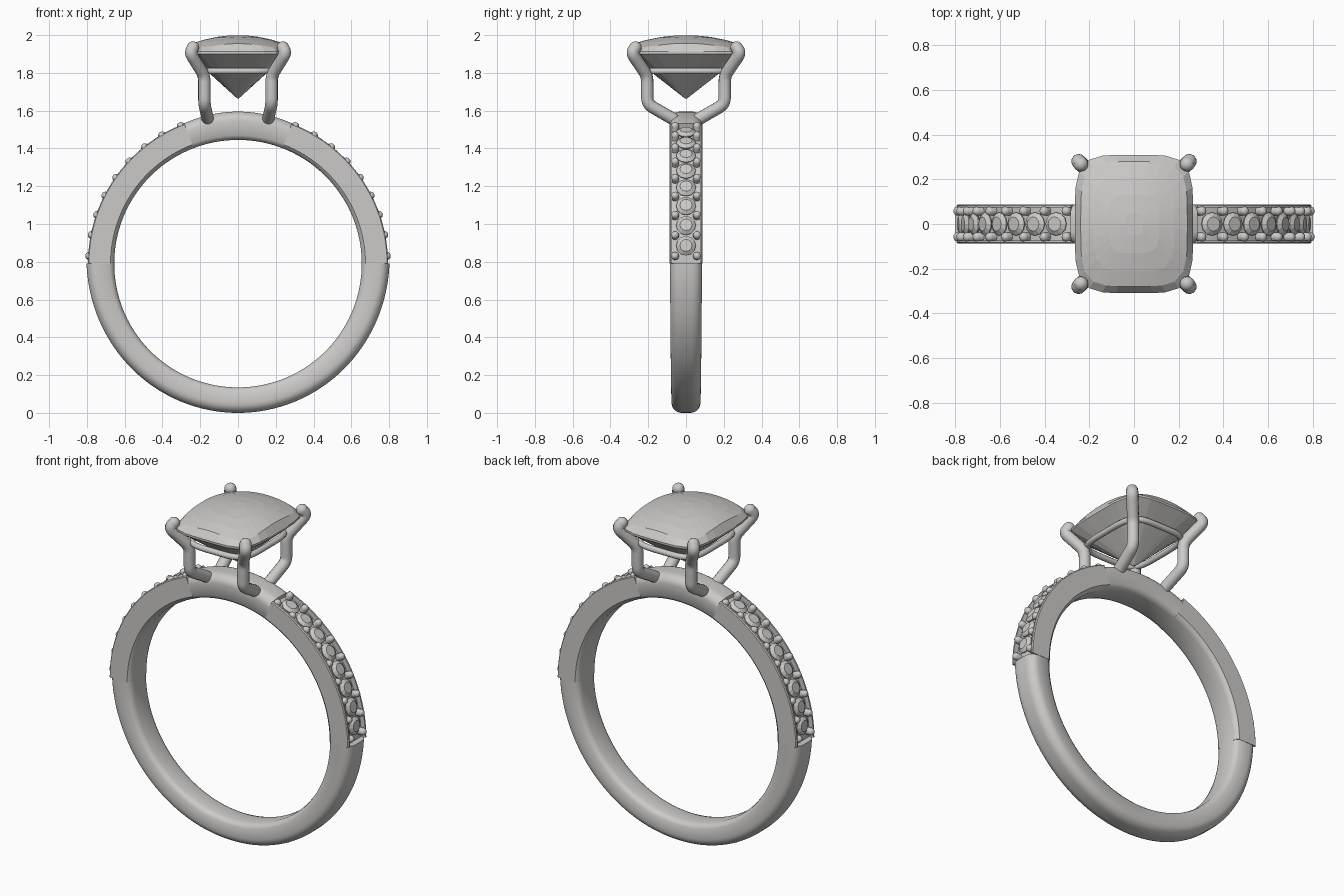
import bpy, bmesh
from math import sin, cos, pi, radians
from mathutils import Vector, Matrix

if "Cube" in bpy.data.objects:
    bpy.data.objects.remove(bpy.data.objects["Cube"])

CENTRE = Vector((0, 0, 0.79))
INNER = 0.655


def material(name, rgb):
    m = bpy.data.materials.new(name)
    m.use_nodes = True
    m.diffuse_color = (*rgb, 1)
    m.node_tree.nodes["Principled BSDF"].inputs["Base Color"].default_value = (*rgb, 1)
    return m


METAL = material("pale grey metal", (0.6, 0.59, 0.58))


def finish(name, bm, smooth=True):
    bmesh.ops.recalc_face_normals(bm, faces=bm.faces)
    mesh = bpy.data.meshes.new(name)
    bm.to_mesh(mesh)
    bm.free()
    mesh.materials.append(METAL)
    ob = bpy.data.objects.new(name, mesh)
    bpy.context.collection.objects.link(ob)
    if smooth:
        bpy.ops.object.select_all(action='DESELECT')
        bpy.context.view_layer.objects.active = ob
        ob.select_set(True)
        bpy.ops.object.shade_smooth_by_angle(angle=radians(40))
    return ob


def loft(bm, rings, matrix=Matrix()):
    """Skin a run of equal rings and cap both ends."""
    rows = [[bm.verts.new(matrix @ Vector(p)) for p in ring] for ring in rings]
    for a, b in zip(rows, rows[1:]):
        for i in range(len(a)):
            j = (i + 1) % len(a)
            bm.faces.new((a[i], a[j], b[j], b[i]))
    bm.faces.new(rows[0])
    bm.faces.new(rows[-1])


def circle(r, z, n):
    return [(r * cos(2 * pi * i / n), r * sin(2 * pi * i / n), z) for i in range(n)]


def mirrored(half):
    """Close a band section given as (radius, y) for y > 0."""
    return half + [(r, -y) for r, y in reversed(half)]


def domed_section(outer, w):
    half = [(INNER, w - 0.035), (INNER + 0.006, w - 0.014), (INNER + 0.024, w)]
    for i in range(8):
        t = i / 7 * pi / 2
        half.append((outer - 0.05 + 0.05 * sin(t), w - 0.055 * (1 - cos(t))))
    return mirrored(half)


def channel_section(outer, w):
    floor, wall = outer - 0.028, w - 0.014
    return mirrored([(INNER, w - 0.03), (INNER + 0.006, w - 0.012), (INNER + 0.02, w),
                     (outer - 0.005, w), (outer, w - 0.005),
                     (outer, wall), (floor, wall)])


def band(name, start, end, steps, section):
    bm = bmesh.new()
    rings = []
    for k in range(steps + 1):
        t = k / steps
        a = radians(start + (end - start) * t)
        rings.append([CENTRE + Vector((r * cos(a), y, r * sin(a))) for r, y in section(t)])
    loft(bm, rings)
    return finish(name, bm)


# Band: plain lower shank, two set shoulders, solid bridge
band("lower_shank", 180, 360, 80,
     lambda t: domed_section(0.79 + 0.012 * abs(2 * t - 1) ** 4, 0.076 + 0.009 * abs(2 * t - 1)))
band("left_shoulder", 0, 69, 40, lambda t: channel_section(0.794, 0.087))
band("right_shoulder", 180, 111, 40, lambda t: channel_section(0.794, 0.087))
band("bridge", 69, 111, 30, lambda t: domed_section(0.796 + 0.009 * sin(pi * t), 0.087))


def radial(angle, y, r):
    """Frame on the band whose z axis points outward."""
    a = radians(angle)
    return (Matrix.Translation(CENTRE + Vector((r * cos(a), y, r * sin(a))))
            @ Matrix.Rotation(pi / 2 - a, 4, 'Y'))


# Small stones and their holding beads on each shoulder
stones, beads = bmesh.new(), bmesh.new()
for side in (False, True):
    for k in range(9):
        a = 3 + 8.05 * k
        for y in (-0.058, 0.058):
            m = radial(180 - a if side else a, y, 0.75)
            dome = [circle(0.021 * cos(t * pi / 12), 0.039 + 0.021 * sin(t * pi / 12), 12)
                    for t in range(6)]
            loft(beads, [circle(0.021, 0, 12)] + dome, m)
        if k < 8:
            s = a + 4
            m = radial(180 - s if side else s, 0, 0.75)
            loft(stones, [circle(0.02, 0, 12), circle(0.052, 0.026, 12),
                          circle(0.052, 0.03, 12), circle(0.032, 0.044, 12)], m)
finish("shoulder_stones", stones, smooth=False)
finish("shoulder_beads", beads)


# Centre stone: cushion outline with a domed crown and pointed pavilion
def cushion(scale, n=32):
    pts = []
    for i in range(n):
        c, s = cos(2 * pi * (i + 0.5) / n), sin(2 * pi * (i + 0.5) / n)
        k = scale / (abs(c) ** 4.5 + abs(s) ** 4.5) ** (1 / 4.5)
        pts.append((0.265 * k * c, 0.31 * k * s))
    return pts


def crown_ring(scale):
    return [(x, y, 2 - 0.75 * x * x - 0.58 * y * y) for x, y in cushion(scale)]


bm = bmesh.new()
levels = [(0.02, 1.665), (0.62, 1.81), (1, 1.9), (1, 1.912)]
rings = [[(x, y, z) for x, y in cushion(s)] for s, z in levels]
loft(bm, rings + [crown_ring(s) for s in (0.9, 0.68, 0.42, 0.15)])
finish("centre_stone", bm, smooth=False)


def rounded(points, cut=0.035):
    """Soften the corners of a path."""
    pts = [Vector(p) for p in points]
    out = [pts[0]]
    for a, b, c in zip(pts, pts[1:], pts[2:]):
        p = b + (a - b).normalized() * min(cut, (a - b).length * 0.45)
        q = b + (c - b).normalized() * min(cut, (c - b).length * 0.45)
        for i in range(6):
            t = i / 5
            out.append(p * (1 - t) ** 2 + b * 2 * t * (1 - t) + q * t * t)
    return out + [pts[-1]]


def tube(name, path, radius, cyclic=False, round_ends=False):
    cu = bpy.data.curves.new(name, 'CURVE')
    cu.dimensions = '3D'
    cu.bevel_depth = radius
    cu.bevel_resolution = 4
    cu.use_fill_caps = True
    sp = cu.splines.new('POLY')
    sp.points.add(len(path) - 1)
    for p, co in zip(sp.points, path):
        p.co = (*co, 1)
    sp.use_cyclic_u = cyclic
    temp = bpy.data.objects.new(name + "_path", cu)
    bpy.context.collection.objects.link(temp)
    bpy.context.view_layer.update()
    mesh = bpy.data.meshes.new_from_object(temp.evaluated_get(bpy.context.evaluated_depsgraph_get()))
    bm = bmesh.new()
    bm.from_mesh(mesh)
    bpy.data.objects.remove(temp)
    bpy.data.meshes.remove(mesh)
    for f in bm.faces:
        f.material_index = 0
    if round_ends:
        for end in (path[0], path[-1]):
            bmesh.ops.create_uvsphere(bm, u_segments=16, v_segments=10, radius=radius,
                                      matrix=Matrix.Translation(end))
    return finish(name, bm)


# Four claws rising from the bridge and folding over the stone
claw = [(0.16, 0.07, 1.557), (0.178, 0.205, 1.635), (0.178, 0.205, 1.785),
        (0.253, 0.287, 1.905), (0.238, 0.268, 1.934)]
for fb, sy in (("front", -1), ("back", 1)):
    for lr, sx in (("left", 1), ("right", -1)):
        tube(f"{fb}_{lr}_claw", rounded([(x * sx, y * sy, z) for x, y, z in claw]),
             0.033, round_ends=True)

# Gallery rail joining the claws under the stone
tube("gallery_rail", [Vector((x, y, 1.81)) for x, y in cushion(0.74, 48)], 0.017, cyclic=True)
